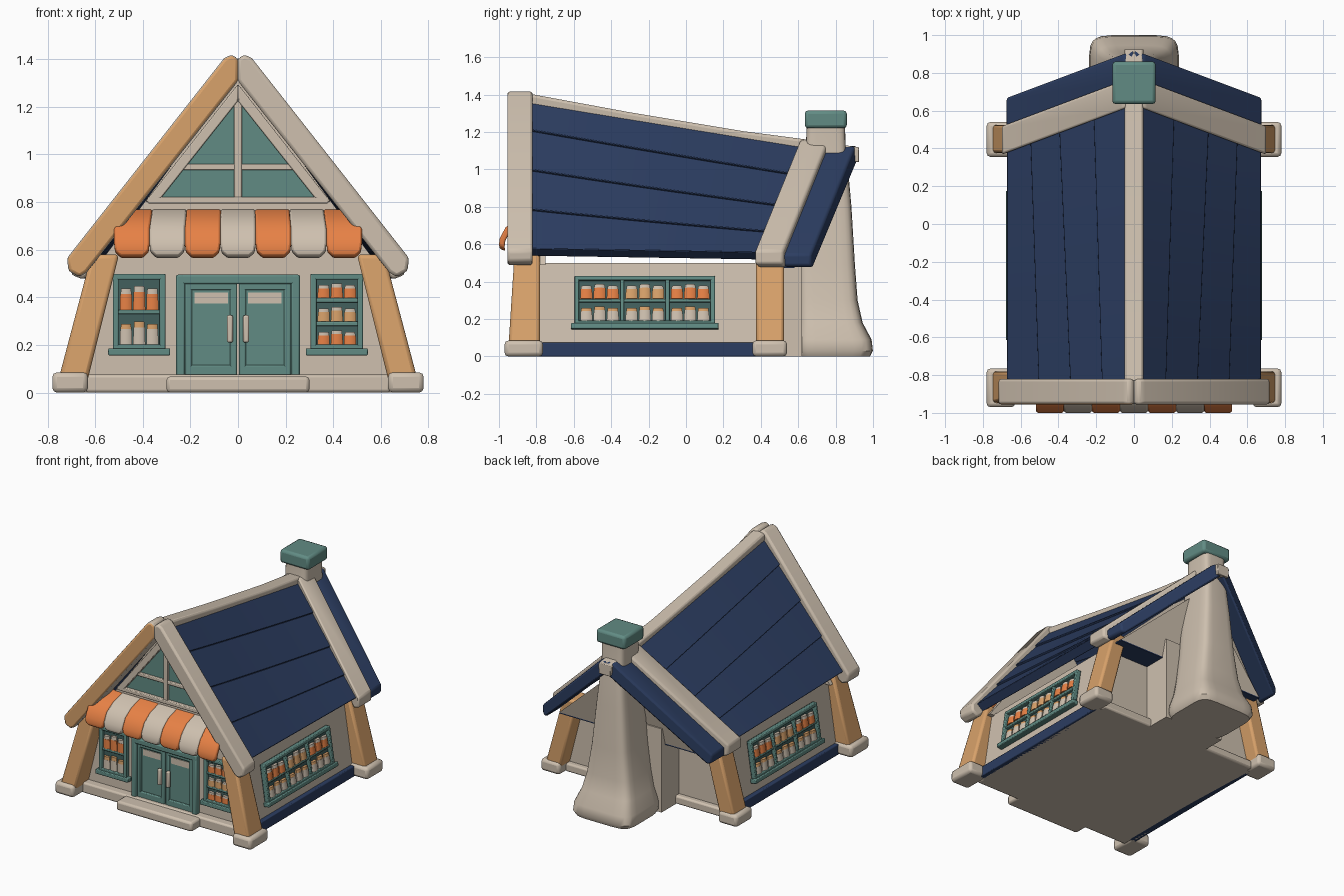
import bpy, bmesh, math
from mathutils import Vector, Matrix

if "Cube" in bpy.data.objects:
    bpy.data.objects.remove(bpy.data.objects["Cube"])


def material(name, rgb):
    m = bpy.data.materials.new(name)
    m.diffuse_color = (*rgb, 1)
    m.use_nodes = True
    m.node_tree.nodes["Principled BSDF"].inputs["Base Color"].default_value = m.diffuse_color
    return m


CREAM = material("cream", (0.62, 0.53, 0.43))
NAVY = material("navy", (0.025, 0.047, 0.12))
TEAL = material("teal", (0.12, 0.26, 0.23))
DARK = material("dark_teal", (0.055, 0.115, 0.11))
WOOD = material("wood", (0.69, 0.36, 0.145))
ORANGE = material("orange", (0.80, 0.22, 0.06))


def finish(name, bm, mat, bevel=0.0):
    bmesh.ops.recalc_face_normals(bm, faces=bm.faces)
    me = bpy.data.meshes.new(name)
    bm.to_mesh(me)
    bm.free()
    me.materials.append(mat)
    ob = bpy.data.objects.new(name, me)
    bpy.context.collection.objects.link(ob)
    if bevel:
        b = ob.modifiers.new("soft_edges", 'BEVEL')
        b.width, b.segments, b.limit_method = bevel, 2, 'ANGLE'
        b.angle_limit = math.radians(35)
    return ob


def loft(name, mat, rings, bevel=0.0):
    """Closed skin through rings of equal point count, with end caps."""
    bm = bmesh.new()
    vs = [[bm.verts.new(p) for p in r] for r in rings]
    n = len(vs[0])
    for a, b in zip(vs, vs[1:]):
        for i in range(n):
            bm.faces.new((a[i], a[(i + 1) % n], b[(i + 1) % n], b[i]))
    bm.faces.new(vs[0])
    bm.faces.new(vs[-1])
    return finish(name, bm, mat, bevel)


def prism(name, mat, pts, y0, y1, bevel=0.0):
    return loft(name, mat, [[(x, y, z) for x, z in pts] for y in (y0, y1)], bevel)


def boxes(name, mat, spans, bevel=0.0, M=Matrix()):
    """Several boxes in one object; each span is (x0, x1, y0, y1, z0, z1)."""
    bm = bmesh.new()
    for x0, x1, y0, y1, z0, z1 in spans:
        T = Matrix.Translation(((x0 + x1) / 2, (y0 + y1) / 2, (z0 + z1) / 2))
        bmesh.ops.create_cube(bm, size=1, matrix=M @ T @ Matrix.Diagonal((x1 - x0, y1 - y0, z1 - z0, 1)))
    return finish(name, bm, mat, bevel)


# Walls, leaning inwards, with gables
FRONT = -.80
walls = ((-.655, 0), (.655, 0), (.58, .5), (0, .5), (-.58, .5))
prism("walls", CREAM, walls, FRONT, .42)
prism("front_gable", CREAM, ((-.62, .49), (.62, .49), (0, 1.335)), FRONT, FRONT + .05)
loft("back_gable", CREAM, [[(-.6, .41, .48), (.6, .41, .48), (0, .41, 1.05)],
                           [(-.6, .58, .48), (.6, .58, .48), (0, .72, 1.02)]])
boxes("chimney_wall", CREAM, [(-.24, .24, .40, .62, 0, .6)])
boxes("soffits", NAVY, [(s * .42 - .18, s * .42 + .18, .42, .58, .472, .481) for s in (-1, 1)])

# Plinths, front step, base blocks and leaning posts
boxes("side_plinths", NAVY, [(s * .645 - .028, s * .645 + .028, -.79, .4, 0, .075) for s in (-1, 1)], .006)
boxes("front_back_plinths", CREAM, [(-.64, .64, -.86, -.78, 0, .075), (-.64, .64, .4, .46, 0, .06)], .012)
boxes("front_step", CREAM, [(-.3, .3, -.955, -.78, 0, .068)], .015)
for s in (-1, 1):
    for label, y0, y1, lean, top in (("front", -.95, -.78, .035, .58), ("back", .375, .525, 0, .56)):
        loft(label + "_post", WOOD,
             [[(s * a, y0 + d, z), (s * b, y0 + d, z), (s * b, y1, z), (s * a, y1, z)]
              for a, b, d, z in ((.635, .758, 0, .04), (.5, .615, lean, top))], .016)
        boxes(label + "_post_base", CREAM, [(s * .705 - .075, s * .705 + .075, y0 - .02, y1 + .015, 0, .085)], .02)

# Roof: four overlapping planks per side between the front and the leaning rear edge
NRM = Vector((.78, 0, .63))


def roof_point(u, t, lift, s):
    u -= .35 * t * u * (1 - u)
    f = Vector((.67 * (1 - u), -.84, .575 + .85 * u))
    r = Vector((.67 * (1 - u), .40 + .25 * u, .555 + .615 * u))
    p = f.lerp(r, t) + NRM * lift
    return Vector((s * max(p.x, 0), p.y, p.z))


CUTS = (0, .25, .5, .75, .945)
for s in (-1, 1):
    for a, b in zip(CUTS, CUTS[1:]):
        loft("roof_plank", NAVY, [[roof_point(u, t / 8, h, s) for u, h in (
            (a, .004), (b, -.008), (b, -.06), (a, -.06))] for t in range(9)], .004)

# Front barge boards: the left one has a wooden front face
for s, label in ((-1, "left"), (1, "right")):
    ob = prism(label + "_front_barge", CREAM,
               [(s * x, z) for x, z in ((-.002, 1.31), (-.002, 1.40), (.025, 1.42), (.058, 1.405),
                                        (.718, .565), (.712, .51), (.665, .485), (.635, .505))],
               -.955, -.82, .014)
    if s < 0:
        ob.data.materials.append(WOOD)
        for f in ob.data.polygons:
            f.material_index = int(f.normal.y < -.9)


# Rear cream board and rear navy slab, both sheared backwards toward the ridge
def sheared(name, mat, pts, y0, y1, s, bevel):
    loft(name, mat, [[(s * x, y + .255 * (1 - x / .68), z) for x, z in pts] for y in (y0, y1)], bevel)


for s in (-1, 1):
    sheared("rear_barge", CREAM, [(0, 1.16), (.06, 1.155), (.70, .565), (.70, .495), (.65, .475), (0, 1.07)],
            .375, .525, s, .012)
    sheared("rear_roof_slab", NAVY, [(0, 1.125), (.055, 1.12), (.675, .545), (.67, .485), (.64, .475), (0, 1.05)],
            .515, .665, s, .012)

# Flat ridge cap following the sagging ridge
loft("ridge_cap", CREAM, [[(-.05, y, z - .012), (-.04, y, z), (.04, y, z), (.05, y, z - .012),
                           (.045, y, z - .08), (-.045, y, z - .08)]
                          for y, z in ((-.83, 1.403), (-.3, 1.305), (.3, 1.205), (.68, 1.155), (.925, 1.118))], .004)


# Chimney with flared foot and cap
def round_rect(a, y0, y1, z, n=24):
    pts = []
    for i in range(n):
        c, d = math.cos(2 * math.pi * (i + .5) / n), math.sin(2 * math.pi * (i + .5) / n)
        pts.append((a * math.copysign(abs(c) ** .35, c),
                    (y0 + y1) / 2 + (y1 - y0) / 2 * math.copysign(abs(d) ** .35, d), z))
    return pts


loft("chimney", CREAM, [round_rect(*r) for r in (
    (.22, .60, .985, 0), (.238, .59, 1.0, .03), (.233, .59, .993, .09), (.2, .60, .945, .18),
    (.172, .60, .918, .3), (.142, .60, .903, .5), (.115, .60, .885, .8), (.098, .61, .87, .97),
    (.09, .64, .855, 1.1), (.09, .645, .85, 1.24))])
boxes("chimney_cap", TEAL, [(-.115, .115, .635, .86, 1.22, 1.315)], .018)


# Windows and door in local space: x right, y up, z out of the wall
def wall_frame(u, v, origin):
    u, v = Vector(u), Vector(v).normalized()
    return Matrix.Translation(origin) @ Matrix((u, v, u.cross(v))).transposed().to_4x4()


def jars(name, mat, lid, spots, M):
    """Each spot is (x, y, radius, height): a jar with a coloured lid."""
    for part, colour, k, f0, f1 in (("_jars", mat, 1, 0, .75), ("_lids", lid, .88, .75, 1)):
        bm = bmesh.new()
        for x, y, r, h in spots:
            T = Matrix.Translation((x, y + h * (f0 + f1) / 2, .014)) @ Matrix.Rotation(-math.pi / 2, 4, 'X')
            S = Matrix.Diagonal((1, .5, 1, 1))
            bmesh.ops.create_cone(bm, cap_ends=True, segments=10, radius1=r * k, radius2=r * k * .93,
                                  depth=h * (f1 - f0), matrix=M @ T @ S)
        finish(name + part, bm, colour)


def window(name, M, w, h, cols, rows):
    t, d = .024, .032
    boxes(name + "_pane", DARK, [(-w / 2, w / 2, 0, h, -.004, .004)], 0, M)
    bars = [(-w / 2, -w / 2 + t, 0, h, 0, d), (w / 2 - t, w / 2, 0, h, 0, d), (-w / 2, w / 2, h - t, h, 0, d),
            (-w / 2, w / 2, 0, t, 0, d), (-w / 2 - .02, w / 2 + .02, -.022, .008, 0, d + .012)]
    cw, rh, n = (w - t) / cols, (h - t) / rows, 3
    for c in range(1, cols):
        x = -w / 2 + t / 2 + c * cw
        bars.append((x - .01, x + .01, 0, h, 0, d - .004))
    for r in range(1, rows):
        bars.append((-w / 2, w / 2, t / 2 + r * rh - .009, t / 2 + r * rh + .009, 0, d - .008))
    boxes(name + "_frame", TEAL, bars, .005, M)
    for r in range(rows):
        for c in range(cols):
            step = (cw - .03) / n
            x0 = -w / 2 + t / 2 + c * cw + .015
            mat, lid = (CREAM, WOOD) if r == 0 and rows == 2 else ((ORANGE, CREAM), (WOOD, CREAM))[(r + c + 1 + rows) % 2]
            jars(name, mat, lid, [(x0 + (i + .5) * step, t / 2 + r * rh + .009, step * .49,
                                   (rh - .02) * (.7 + .08 * (i % 2))) for i in range(n)], M)


window("right_side_window", wall_frame((0, 1, 0), (-.15, 0, 1), (.632, -.22, .165)), .75, .265, 3, 2)
window("left_side_window", wall_frame((0, -1, 0), (.15, 0, 1), (-.632, -.22, .165)), .75, .265, 3, 2)
window("front_left_window", wall_frame((1, 0, 0), (0, 0, 1), (-.415, FRONT, .178)), .22, .32, 1, 2)
window("front_right_window", wall_frame((1, 0, 0), (0, 0, 1), (.415, FRONT, .178)), .22, .32, 1, 3)

# Double door
D = wall_frame((1, 0, 0), (0, 0, 1), (0, FRONT, 0))
boxes("door_frame", TEAL, [(-.26, -.222, .065, .495, 0, .045), (.222, .26, .065, .495, 0, .045),
                           (-.26, .26, .455, .495, 0, .045)], .008, D)
leaf, panel, shine, handle = [], [], [], []
for s in (-1, 1):
    c = s * .113
    leaf += [(c - .109, c - .08, .065, .46, 0, .03), (c + .08, c + .109, .065, .46, 0, .03),
             (c - .1, c + .1, .43, .46, 0, .03), (c - .1, c + .1, .065, .115, 0, .03)]
    panel.append((c - .1, c + .1, .08, .45, 0, .016))
    shine.append((c - .07, c + .07, .375, .42, .014, .019))
    handle.append((s * .034 - .013, s * .034 + .013, .21, .325, .025, .052))
boxes("door_leaves", TEAL, leaf, .006, D)
boxes("door_panels", TEAL, panel, 0, D)
boxes("door_lights", CREAM, shine, 0, D)
boxes("door_handles", CREAM, handle, .008, D)

# Striped awning, seven scalloped strips
W = 1.04 / 7
for i in range(7):
    rings = []
    for y, z, k, inset in ((FRONT, .77, .97, 0), (-.90, .74, .98, 0), (-.965, .69, 1, 0),
                           (-.996, .63, 1, 0), (-1.0, .597, 1, .004), (-.995, .575, 1, .028)):
        a, b = (-.52 + i * W + inset) * k, (-.52 + (i + 1) * W - inset) * k
        rings.append([(a, y, z), (b, y, z), (b, y + .03, z - .012), (a, y + .03, z - .012)])
    loft("awning_stripe", CREAM if i % 2 else ORANGE, rings, .008)

# Triangular gable window
prism("gable_glass", TEAL, [(-.35, .81), (.35, .81), (0, 1.25)], FRONT - .006, FRONT + .002)
for s in (-1, 1):
    prism("gable_window_side", CREAM, [(s * .325, .815), (s * .39, .80), (0, 1.295), (0, 1.225)],
          FRONT - .03, FRONT, .005)
boxes("gable_window_bars", CREAM, [(x0, x1, FRONT - d, FRONT, z0, z1) for x0, x1, d, z0, z1 in (
    (-.38, .38, .03, .795, .822), (-.016, .016, .025, .81, 1.26), (-.235, .235, .022, .935, .96))], .005)

# Smooth shading with crisp edges
for ob in bpy.data.objects:
    ob.select_set(True)
    bpy.context.view_layer.objects.active = ob
bpy.ops.object.shade_smooth_by_angle(angle=math.radians(38))
